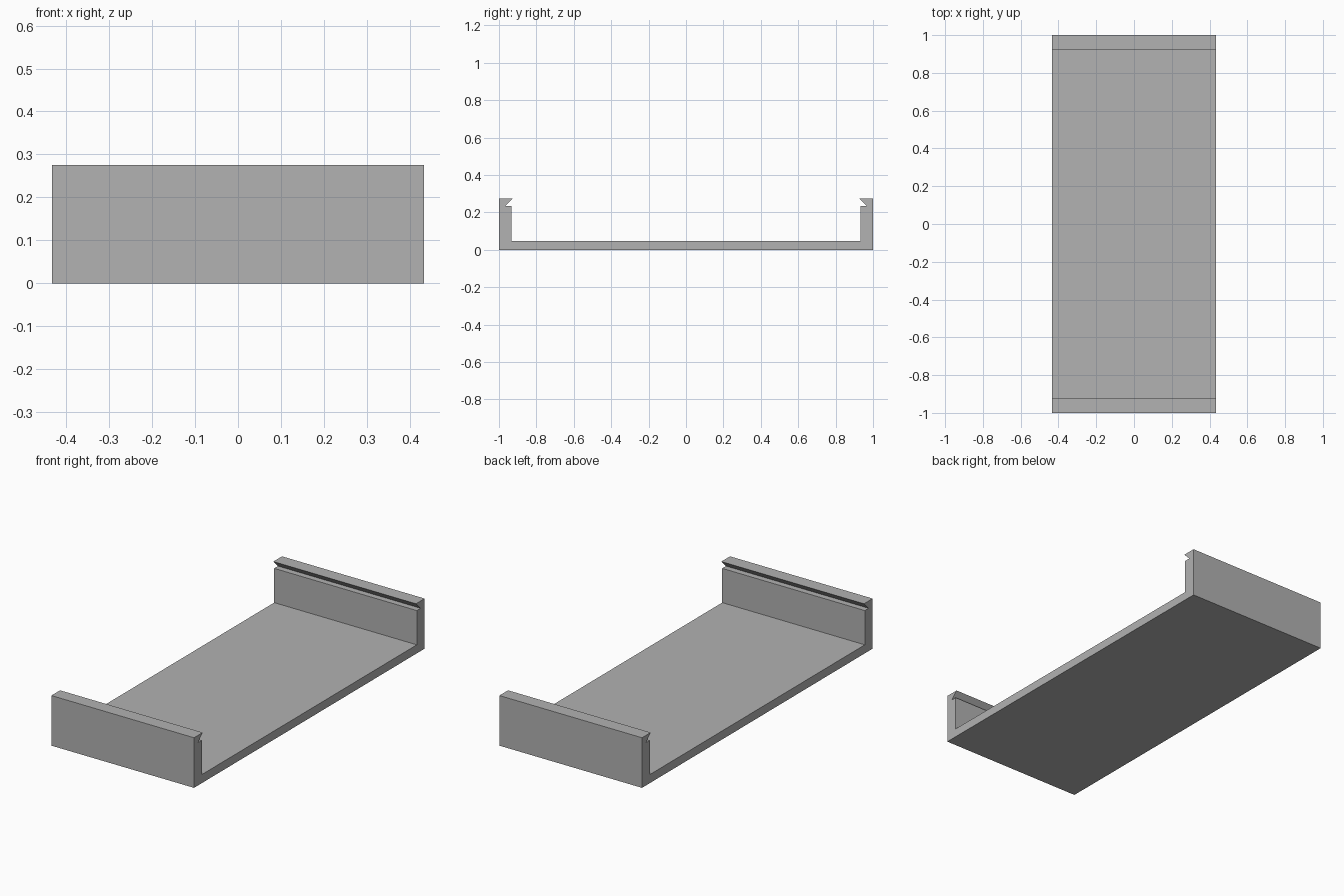
import bpy
import bmesh

cube = bpy.data.objects.get("Cube")
if cube:
    bpy.data.objects.remove(cube, do_unlink=True)

WIDTH = 0.866

# Plain grey material
grey = bpy.data.materials.new("plain_grey")
grey.use_nodes = True
colour = (0.445, 0.445, 0.445, 1)
grey.diffuse_color = colour
grey.node_tree.nodes["Principled BSDF"].inputs["Base Color"].default_value = colour

# Half section (y, z): outer wall, hooked lip, undercut ledge, inner wall, floor
half = [(1, 0), (1, 0.275), (0.925, 0.275), (0.965, 0.235),
        (0.932, 0.235), (0.932, 0.047)]
section = half + [(-y, z) for y, z in reversed(half)]

# Extrude the full section across the width
bm = bmesh.new()
face = bm.faces.new([bm.verts.new((-WIDTH / 2, y, z)) for y, z in section])
result = bmesh.ops.extrude_face_region(bm, geom=[face], use_keep_orig=True)
moved = [v for v in result["geom"] if isinstance(v, bmesh.types.BMVert)]
bmesh.ops.translate(bm, verts=moved, vec=(WIDTH, 0, 0))
bmesh.ops.recalc_face_normals(bm, faces=bm.faces)

mesh = bpy.data.meshes.new("clip_tray")
bm.to_mesh(mesh)
bm.free()
mesh.materials.append(grey)
tray = bpy.data.objects.new("clip_tray", mesh)
bpy.context.collection.objects.link(tray)
